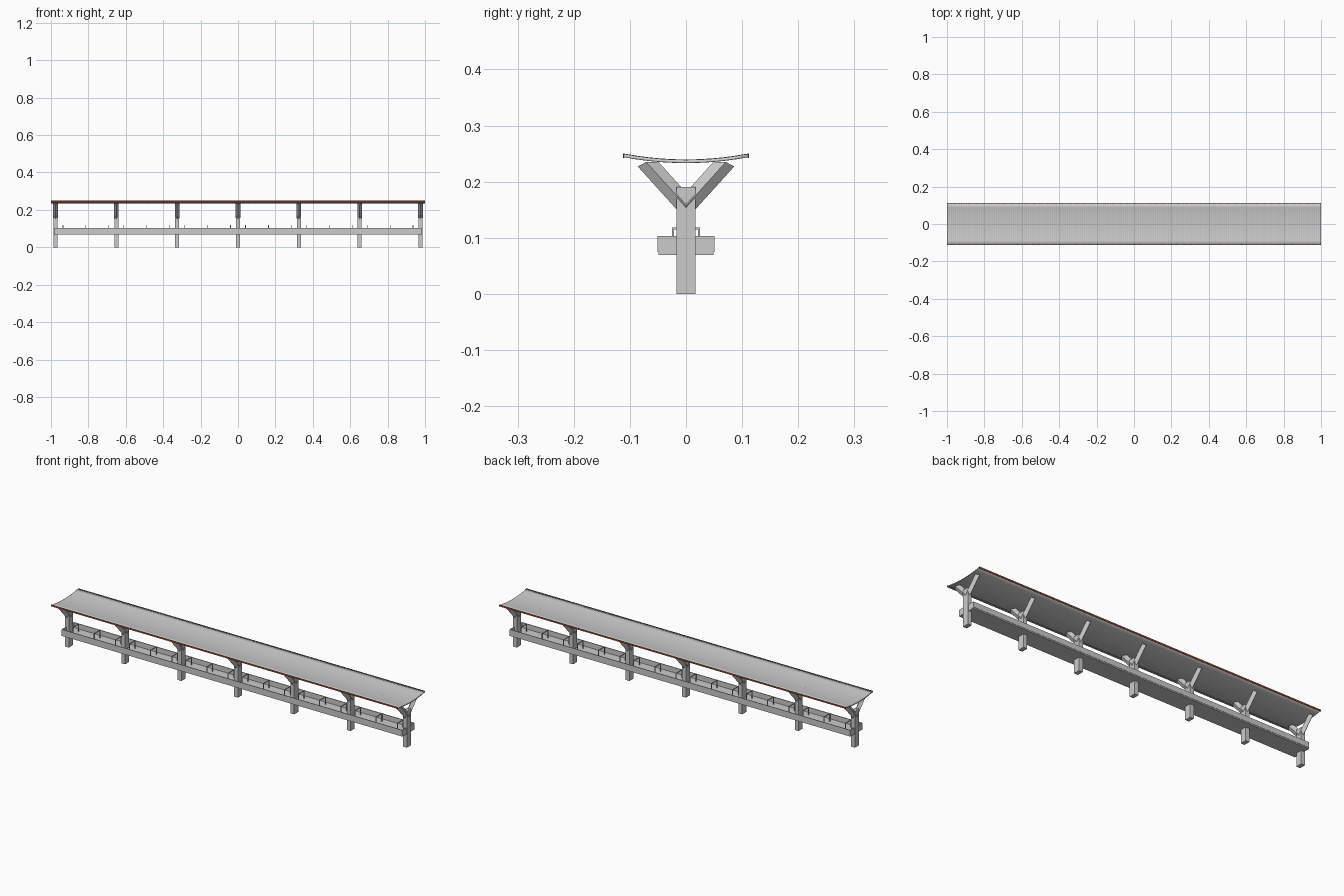
import bpy, bmesh, math

if "Cube" in bpy.data.objects:
    bpy.data.objects.remove(bpy.data.objects["Cube"])

POSTS = [i * 0.3253 for i in range(-3, 4)]


def finish(name, bm, mat=None):
    bmesh.ops.recalc_face_normals(bm, faces=bm.faces)
    me = bpy.data.meshes.new(name)
    bm.to_mesh(me)
    bm.free()
    ob = bpy.data.objects.new(name, me)
    bpy.context.collection.objects.link(ob)
    if mat:
        me.materials.append(mat)
    return ob


def add_box(bm, x0, x1, y0, y1, z0, z1):
    geo = bmesh.ops.create_cube(bm, size=1)
    for v in geo["verts"]:
        v.co = ((x0 + x1) / 2 + v.co.x * (x1 - x0),
                (y0 + y1) / 2 + v.co.y * (y1 - y0),
                (z0 + z1) / 2 + v.co.z * (z1 - z0))


def add_loft(bm, start, end):
    a = [bm.verts.new(p) for p in start]
    b = [bm.verts.new(p) for p in end]
    n = len(a)
    for i in range(n):
        j = (i + 1) % n
        bm.faces.new((a[i], a[j], b[j], b[i]))
    bm.faces.new(a[::-1])
    bm.faces.new(b)


def roof_z(y):
    return 0.2363 + 0.0105 * (y / 0.111) ** 2


# posts
bm = bmesh.new()
for x in POSTS:
    add_box(bm, x - 0.011, x + 0.011, -0.017, 0.017, 0, 0.19)
finish("posts", bm)

# V braces: bars turned on edge, mitred at the centre and trimmed under the roof
bm = bmesh.new()
for x in POSTS:
    for s in (-1, 1):
        d = 0.0125
        start = [(x, 0, 0.132), (x + d, 0, 0.1566), (x, 0, 0.181), (x - d, 0, 0.1566)]
        end = [(x, s * 0.086, 0.227), (x + d, s * 0.071, 0.235),
               (x, s * 0.049, 0.2352), (x - d, s * 0.071, 0.235)]
        add_loft(bm, start, end)
finish("roof_braces", bm)

# open trough: floor, long walls and end walls
L = 0.983
bm = bmesh.new()
add_box(bm, -L, L, -0.049, 0.049, 0.069, 0.076)
finish("trough_floor", bm)
bm = bmesh.new()
for s in (-1, 1):
    ya, yb = sorted((s * 0.047, s * 0.0505))
    add_box(bm, -L, L, ya, yb, 0.075, 0.103)
    xa, xb = sorted((s * (L - 0.004), s * L))
    add_box(bm, xa, xb, -0.047, 0.047, 0.075, 0.103)
finish("trough_walls", bm)

# hoops standing in the trough, three per bay
bm = bmesh.new()
for x in POSTS[:-1]:
    for off in (0.04, 0.1627, 0.2853):
        c, r = x + off, 0.0018
        for s in (-1, 1):
            add_box(bm, c - r, c + r, s * 0.0235 - r, s * 0.0235 + r, 0.075, 0.118)
        add_box(bm, c - r, c + r, -0.0235, 0.0235, 0.1145, 0.118)
finish("trough_hoops", bm)

# curved roof sheet with fine ribs
bm = bmesh.new()
NX, NY, WAVES = 1200, 10, 200
rows = []
for i in range(NX + 1):
    x = -1 + 2 * i / NX
    rib = 0.0006 * math.sin(2 * math.pi * WAVES * i / NX)
    row = []
    for j in range(NY + 1):
        y = -0.111 + 0.222 * j / NY
        row.append(bm.verts.new((x, y, roof_z(y) + rib)))
    rows.append(row)
for i in range(NX):
    for j in range(NY):
        bm.faces.new((rows[i][j], rows[i + 1][j], rows[i + 1][j + 1], rows[i][j + 1]))
roof = finish("roof_sheet", bm)
m = roof.modifiers.new("thickness", "SOLIDIFY")
m.thickness = 0.0055
m.offset = 0
bpy.context.view_layer.objects.active = roof
roof.select_set(True)
bpy.ops.object.shade_smooth_by_angle(angle=math.radians(50))

# red trim along both long eaves
red = bpy.data.materials.new("trim_red")
red.diffuse_color = (0.35, 0.08, 0.05, 1)
red.use_nodes = True
red.node_tree.nodes["Principled BSDF"].inputs["Base Color"].default_value = red.diffuse_color
bm = bmesh.new()
for s in (-1, 1):
    ya, yb = sorted((s * 0.1105, s * 0.1125))
    add_box(bm, -1, 1, ya, yb, 0.2425, 0.2505)
finish("eave_trim", bm, red)
